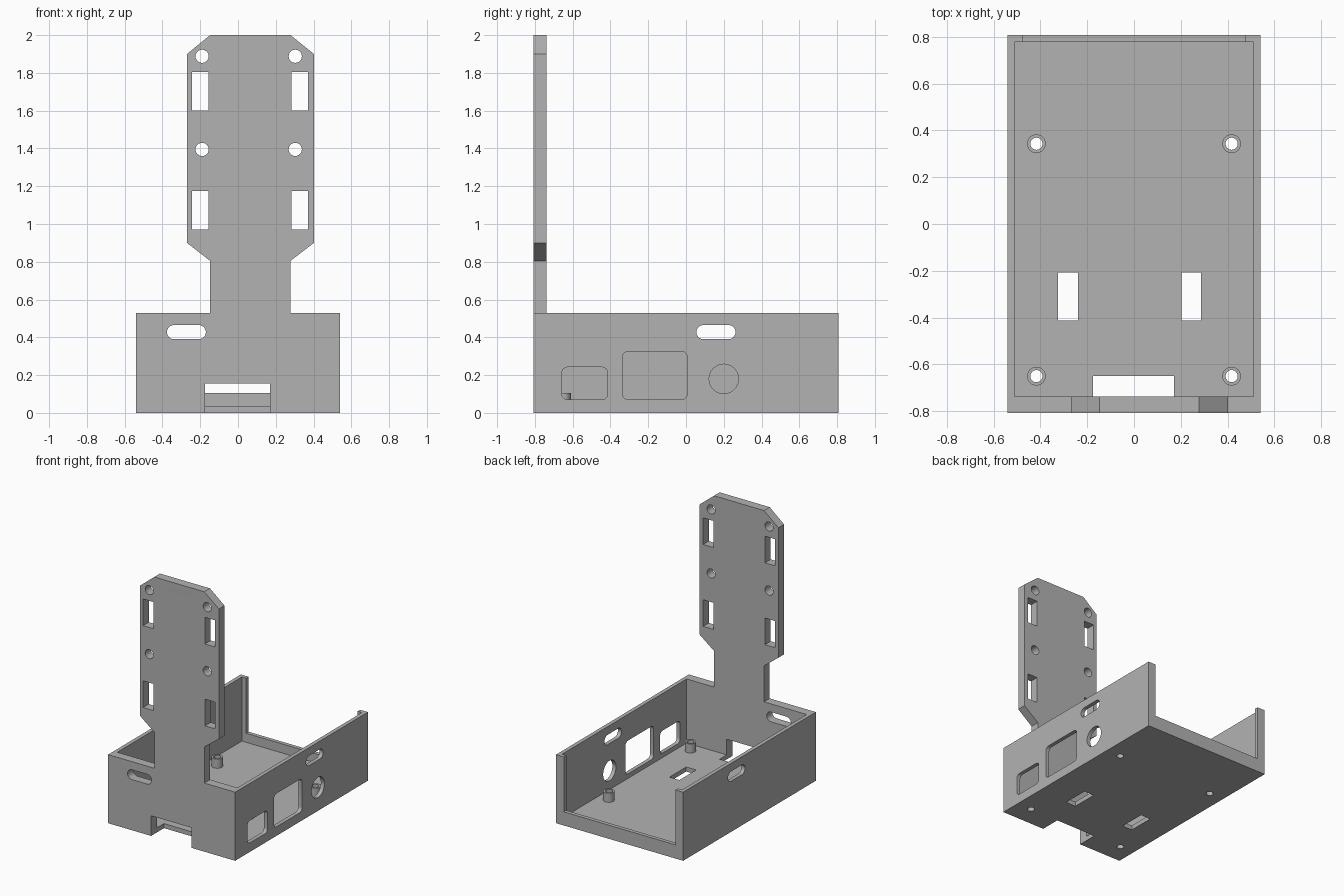
import bpy, bmesh, math
from mathutils import Vector

cube = bpy.data.objects.get("Cube")
if cube:
    bpy.data.objects.remove(cube, do_unlink=True)

grey = bpy.data.materials.new("plain grey")
grey.use_nodes = True
COLOUR = (0.45, 0.45, 0.45, 1)
grey.diffuse_color = COLOUR
for node in grey.node_tree.nodes:
    if node.type == 'BSDF_PRINCIPLED':
        node.inputs["Base Color"].default_value = COLOUR

# Overall sizes
HX, HY = 0.541, 0.807           # half width and half depth
WALL, FRONT = 0.03, 0.069       # wall thicknesses
FLOOR, RIM = 0.035, 0.528       # floor top and rim height
LIP = 0.105                     # rear lip and standoff height
IN_X, IN_F, IN_B = HX - WALL, -HY + FRONT, HY - WALL

# How a flat panel (u, v) with depth w sits in space
AXES = {
    "floor": lambda u, v, w: (u, v, w),
    "front": lambda u, v, w: (u, w, v),
    "side": lambda u, v, w: (w, u, v),
}


def rect(u0, u1, v0, v1, r=0.0, steps=6):
    """Rectangle, rounded when r > 0."""
    if r == 0:
        return [(u0, v0), (u1, v0), (u1, v1), (u0, v1)]
    points = []
    centres = [(u1 - r, v1 - r), (u0 + r, v1 - r), (u0 + r, v0 + r), (u1 - r, v0 + r)]
    for q, (cu, cv) in enumerate(centres):
        for i in range(steps + 1):
            a = math.pi / 2 * (q + i / steps)
            p = (round(cu + r * math.cos(a), 5), round(cv + r * math.sin(a), 5))
            if not points or (Vector(p) - Vector(points[-1])).length > 1e-4:
                points.append(p)
    if (Vector(points[0]) - Vector(points[-1])).length < 1e-4:
        points.pop()
    return points


def circle(u, v, r):
    return rect(u - r, u + r, v - r, v + r, r)


def panel(name, facing, outline, w0, w1, holes=()):
    """Flat outline with holes, thickened from w0 to w1."""
    curve = bpy.data.curves.new(name + "_profile", 'CURVE')
    curve.dimensions, curve.fill_mode = '2D', 'BOTH'
    curve.extrude = (w1 - w0) / 2
    for loop in [outline, *holes]:
        spline = curve.splines.new('POLY')
        spline.points.add(len(loop) - 1)
        for point, (u, v) in zip(spline.points, loop):
            point.co = (u, v, 0, 1)
        spline.use_cyclic_u, spline.use_smooth = True, False
    temp = bpy.data.objects.new(name + "_profile", curve)
    bpy.context.collection.objects.link(temp)
    bpy.context.view_layer.update()
    graph = bpy.context.evaluated_depsgraph_get()
    mesh = bpy.data.meshes.new_from_object(temp.evaluated_get(graph))
    bpy.data.objects.remove(temp, do_unlink=True)
    bpy.data.curves.remove(curve)

    bm = bmesh.new()
    bm.from_mesh(mesh)
    bmesh.ops.remove_doubles(bm, verts=bm.verts, dist=1e-4)
    for v in bm.verts:
        v.co = AXES[facing](v.co.x, v.co.y, v.co.z + (w0 + w1) / 2)
    bmesh.ops.recalc_face_normals(bm, faces=bm.faces)
    bm.to_mesh(mesh)
    bm.free()
    mesh.name = name
    mesh.materials.clear()
    mesh.materials.append(grey)
    obj = bpy.data.objects.new(name, mesh)
    bpy.context.collection.objects.link(obj)
    bpy.ops.object.select_all(action='DESELECT')
    obj.select_set(True)
    bpy.context.view_layer.objects.active = obj
    bpy.ops.object.shade_smooth_by_angle(angle=math.radians(30))
    return obj


# Front panel and upright mounting plate, with the cable notch at the bottom
NL, NR, NTOP, NBACK = -0.175, 0.17, 0.155, -0.65
neck_l, neck_r, wide_l, wide_r = -0.148, 0.278, -0.27, 0.402
front_outline = [
    (-HX, 0), (NL, 0), (NL, NTOP), (NR, NTOP), (NR, 0), (HX, 0), (HX, RIM),
    (neck_r, RIM), (neck_r, 0.805), (wide_r, 0.9), (wide_r, 1.9), (neck_r, 2),
    (neck_l, 2), (wide_l, 1.9), (wide_l, 0.9), (neck_l, 0.805), (neck_l, RIM), (-HX, RIM),
]
front_holes = [rect(-0.376, -0.17, 0.39, 0.465, 0.0375)]
front_holes += [circle(x, z, 0.035) for x in (-0.19, 0.303) for z in (1.395, 1.888)]
front_holes += [rect(x, x + 0.087, z, z + 0.205)
                for x in (-0.243, 0.284) for z in (0.97, 1.6)]
panel("front_upright", "front", front_outline, -HY, IN_F, front_holes)

# Side walls: both have a vent slot, the left one also has the port openings
wall = rect(IN_F, HY, 0, RIM)
slot = rect(0.055, 0.262, 0.39, 0.465, 0.0375)
ports = [
    rect(-0.657, -0.415, 0.07, 0.242, 0.03),
    rect(-0.335, 0.006, 0.07, 0.326, 0.03),
    circle(0.2, 0.18, 0.078),
]
panel("left_wall", "side", wall, IN_X, HX, [slot, *ports])
panel("right_wall", "side", wall, -HX, -IN_X, [slot])

# Rear frame: low lip between two short corner returns
ret = 0.475
panel("rear_lip", "front", [
    (-IN_X, 0), (IN_X, 0), (IN_X, RIM), (ret, RIM),
    (ret, LIP), (-ret, LIP), (-ret, RIM), (-IN_X, RIM)], IN_B, HY)

# Floor with notch, strap slots and screw holes
posts = [(x, y) for x in (-0.417, 0.417) for y in (-0.65, 0.343)]
floor_outline = [
    (-IN_X, IN_F), (NL, IN_F), (NL, NBACK), (NR, NBACK), (NR, IN_F),
    (IN_X, IN_F), (IN_X, IN_B), (-IN_X, IN_B)]
floor_holes = [circle(x, y, 0.026) for x, y in posts]
floor_holes += [rect(x, x + 0.085, -0.412, -0.208) for x in (-0.325, 0.202)]
panel("floor", "floor", floor_outline, 0, FLOOR, floor_holes)

# Hollow screw standoffs
for i, (x, y) in enumerate(posts):
    panel(f"standoff_{i + 1}", "floor", circle(x, y, 0.04), FLOOR, LIP, [circle(x, y, 0.026)])
